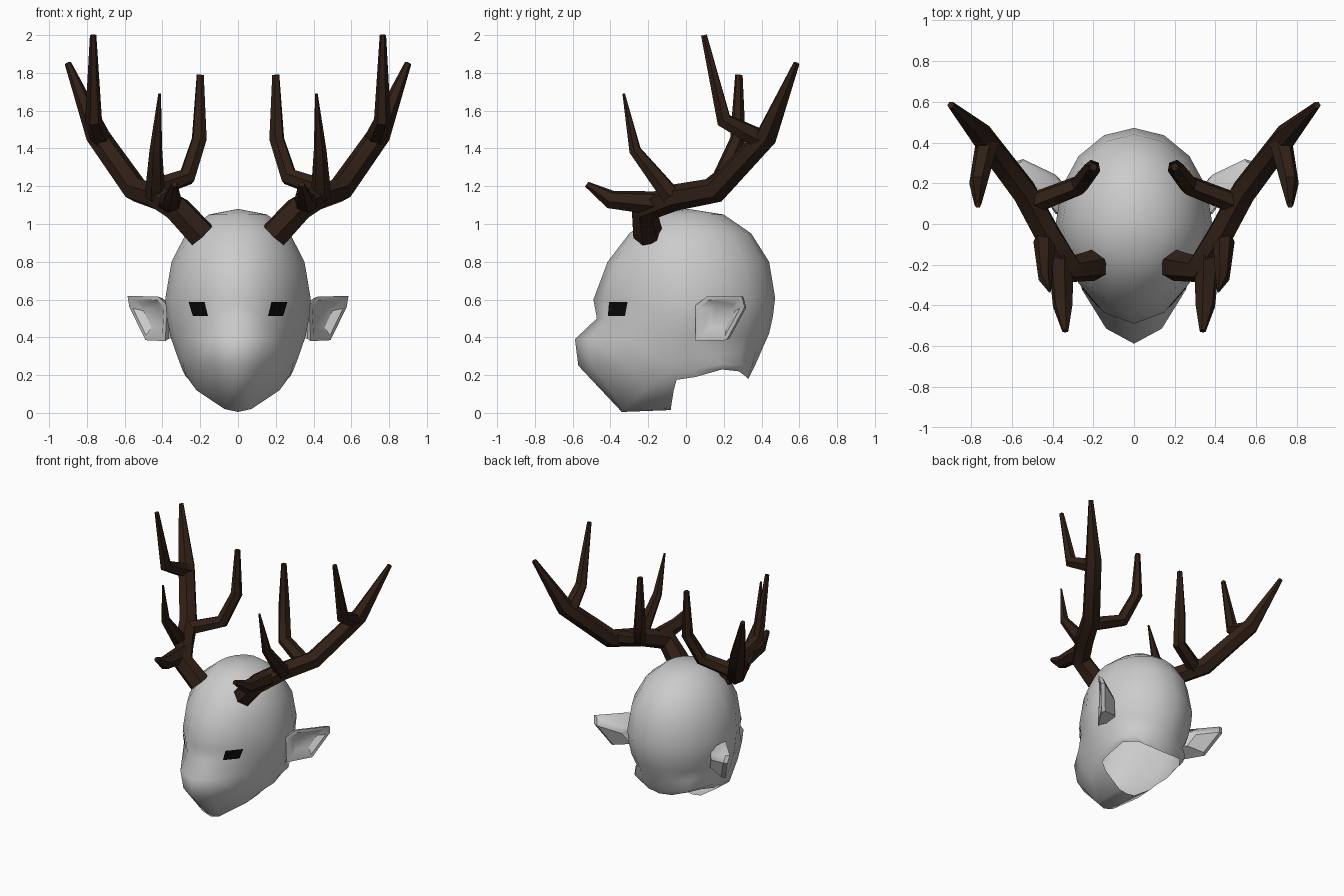
import bpy, bmesh, math
from mathutils import Vector, Quaternion
from mathutils.bvhtree import BVHTree

if "Cube" in bpy.data.objects:
    bpy.data.objects.remove(bpy.data.objects["Cube"])


def material(name, rgb):
    m = bpy.data.materials.new(name)
    m.diffuse_color = (*rgb, 1)
    m.use_nodes = True
    m.node_tree.nodes["Principled BSDF"].inputs["Base Color"].default_value = m.diffuse_color
    return m


def finish(bm, name, mat=None, angle=45):
    """Turn a +x half into a mirrored, shaded object."""
    bmesh.ops.recalc_face_normals(bm, faces=bm.faces)
    me = bpy.data.meshes.new(name)
    bm.to_mesh(me)
    ob = bpy.data.objects.new(name, me)
    bpy.context.collection.objects.link(ob)
    if mat:
        me.materials.append(mat)
    mod = ob.modifiers.new("mirror", 'MIRROR')
    mod.merge_threshold = 0.0005
    bpy.ops.object.select_all(action='DESELECT')
    ob.select_set(True)
    bpy.context.view_layer.objects.active = ob
    bpy.ops.object.shade_smooth_by_angle(angle=math.radians(angle))
    return ob


def bridge(bm, a, b, closed=False):
    n = len(a)
    for i in range(n if closed else n - 1):
        j = (i + 1) % n
        bm.faces.new((a[i], a[j], b[j], b[i]))


def tube(bm, path, sides=6):
    """Tapered tube through (x, y, z, radius) points."""
    pts = [Vector(p[:3]) for p in path]
    rings, prev, u = [], None, None
    for i, p in enumerate(pts):
        d0 = (p - pts[i - 1]).normalized() if i else None
        d1 = (pts[i + 1] - p).normalized() if i < len(pts) - 1 else None
        t = ((d0 or d1) + (d1 or d0)).normalized()
        u = t.orthogonal().normalized() if prev is None else prev.rotation_difference(t) @ u
        prev = t
        rings.append([bm.verts.new(p + Quaternion(t, 2 * math.pi * k / sides) @ u * path[i][3])
                      for k in range(sides)])
    for a, b in zip(rings, rings[1:]):
        bridge(bm, a, b, True)
    bm.faces.new(rings[0])
    bm.faces.new(rings[-1])


brown = material("antler_brown", (0.03, 0.014, 0.008))
black = material("eye_black", (0.003, 0.003, 0.003))

# Head shell: half rings running from the face centre round to the back
# front y, front z, half width, back y, back z, front pointedness
levels = [(-.17, 1.05, .155, .20, 1.05, 1.0),
          (-.30, .95, .275, .345, .95, 1.0),
          (-.415, .80, .352, .44, .80, 1.2),
          (-.49, .60, .385, .472, .61, 1.5),
          (-.472, .50, .378, .46, .51, 1.5),
          (-.588, .39, .358, .44, .42, 1.7),
          (-.57, .25, .318, .40, .33, 1.7)]
jaw = [(0, -.34, .005), (.07, -.33, .02), (.22, -.22, .12), (.28, -.08, .21), (.295, .05, .23),
       (.295, .2, .26), (.235, .30, .25), (.125, .35, .245), (0, .365, .25)]
rim = [(0, -.08, .015), (.07, -.08, .025), (.21, -.065, .12), (.26, -.05, .175), (.275, .05, .19),
       (.265, .19, .23), (.20, .28, .22), (.10, .32, .19), (0, .33, .18)]
bm = bmesh.new()
rings = []
for yf, zf, w, yb, zb, p in levels:
    ring = []
    for k in range(9):
        a = math.pi * k / 8
        c = math.cos(a)
        y = yf * max(c, 0) ** p + yb * max(-c, 0)
        x = 0 if k in (0, 8) else w * math.sin(a)
        ring.append(bm.verts.new((x, y, zf + (zb - zf) * (1 - c) / 2)))
    rings.append(ring)
for half in (jaw, rim):
    rings.append([bm.verts.new(v) for v in half])
for a, b in zip(rings, rings[1:]):
    bridge(bm, a, b)
crown = bm.verts.new((0, .01, 1.08))
for a, b in zip(rings[0], rings[0][1:]):
    bm.faces.new((a, b, crown))
tree = BVHTree.FromBMesh(bm)
finish(bm, "head", angle=60)

# Slanted eye openings laid on the face
bm = bmesh.new()
tl, tr, br, bl = [Vector(v) for v in ((.175, .588), (.26, .588), (.237, .513), (.157, .513))]
grid = []
for i in range(6):
    row = []
    for j in range(6):
        q = tl.lerp(tr, i / 5).lerp(bl.lerp(br, i / 5), j / 5)
        hit = tree.ray_cast(Vector((q.x, -2, q.y)), Vector((0, 1, 0)))[0]
        row.append(bm.verts.new(hit + Vector((.002, -.006, 0))))
    grid.append(row)
for a, b in zip(grid, grid[1:]):
    bridge(bm, a, b)
finish(bm, "eyes", black)

# Cupped ears: back cap, rim, inner lip, hollow
outline = [Vector(v) for v in ((.375, .05, .57), (.42, .11, .615), (.585, .295, .62),
                               (.575, .31, .56), (.49, .215, .385), (.385, .05, .38))]
mid = sum(outline, Vector()) / 6
back = Vector((-.75, .65, 0))
root = Vector((.37, .14, .49))
bm = bmesh.new()
loops = []
for centre, s, depth in ((root, .5, .05), (mid, .92, .03), (mid, 1, 0), (mid, .82, 0), (mid, .5, .03)):
    loops.append([bm.verts.new(centre + (v - mid) * s + back * depth) for v in outline])
for a, b in zip(loops, loops[1:]):
    bridge(bm, a, b, True)
bm.faces.new(loops[0])
bm.faces.new(loops[-1])
finish(bm, "ears", angle=35)

# Antlers: main beam, then four tines from front to back
bm = bmesh.new()
tube(bm, [(.19, -.20, .94, .08), (.32, -.22, 1.08, .075), (.42, -.06, 1.14, .07),
          (.54, .16, 1.18, .068), (.745, .43, 1.47, .062), (.90, .585, 1.85, .018)])
tube(bm, [(.36, -.16, 1.11, .065), (.35, -.40, 1.13, .05), (.337, -.525, 1.21, .016)])
tube(bm, [(.44, -.08, 1.15, .055), (.435, -.27, 1.39, .034), (.415, -.33, 1.69, .007)])
tube(bm, [(.50, .10, 1.17, .055), (.27, .19, 1.25, .05), (.205, .275, 1.45, .042),
          (.20, .28, 1.79, .02)])
tube(bm, [(.72, .41, 1.44, .058), (.765, .20, 1.55, .045), (.767, .095, 2.0, .017)])
finish(bm, "antlers", brown, 40)
